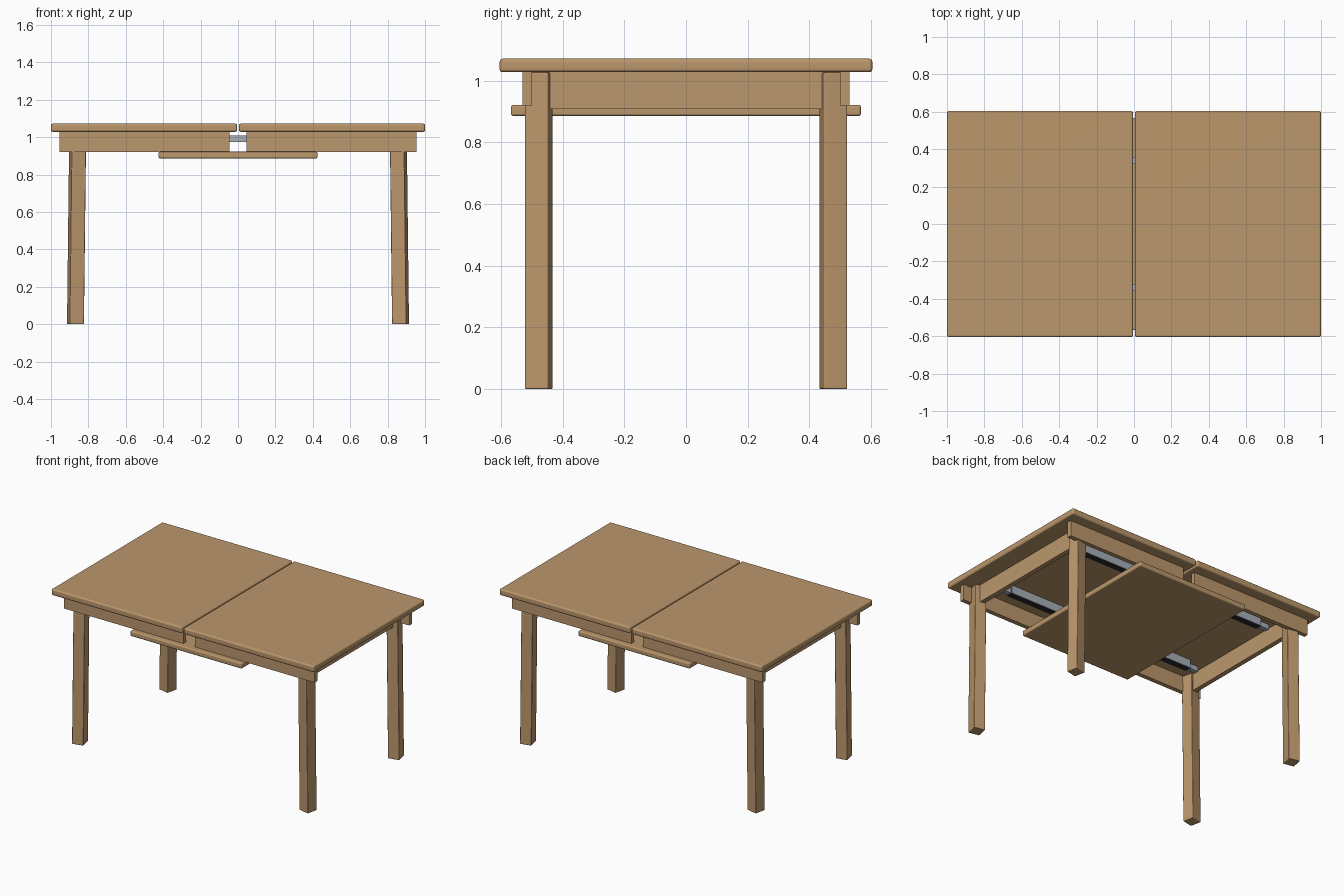
import bpy, bmesh
from math import radians
from mathutils import Matrix, Vector

cube = bpy.data.objects.get("Cube")
if cube:
    bpy.data.objects.remove(cube, do_unlink=True)


def material(name, rgb):
    mat = bpy.data.materials.new(name)
    mat.use_nodes = True
    mat.diffuse_color = (*rgb, 1)
    mat.node_tree.nodes["Principled BSDF"].inputs["Base Color"].default_value = (*rgb, 1)
    return mat


wood = material("light_wood", (0.50, 0.31, 0.15))
steel = material("steel", (0.38, 0.43, 0.48))
black = material("black_metal", (0.02, 0.02, 0.025))


def box(name, low, high, mat, bevel=0.0, turn=0.0, lean=0.0):
    """Box between two corners; turn spins it about z, lean moves its top along x."""
    low, high = Vector(low), Vector(high)
    centre, size = (low + high) / 2, high - low
    bm = bmesh.new()
    bmesh.ops.create_cube(bm, size=1)
    for v in bm.verts:
        top = v.co.z > 0
        v.co = Matrix.Rotation(turn, 3, 'Z') @ (v.co * size) + centre
        v.co.x += lean if top else 0
    mesh = bpy.data.meshes.new(name)
    bm.to_mesh(mesh)
    bm.free()
    mesh.materials.append(mat)
    obj = bpy.data.objects.new(name, mesh)
    bpy.context.collection.objects.link(obj)
    if bevel:
        mod = obj.modifiers.new("Rounded edges", 'BEVEL')
        mod.width, mod.segments = bevel, 3
        for poly in mesh.polygons:
            poly.use_smooth = True
        bpy.context.view_layer.objects.active = obj
        weighted = obj.modifiers.new("Flat faces", 'WEIGHTED_NORMAL')
        weighted.keep_sharp = True
    return obj


def span(sign, inner, outer):
    """Range along an axis, mirrored when sign is negative."""
    return sorted((sign * inner, sign * outer))


for sx, side in ((-1, "right"), (1, "left")):
    # Sliding table top half
    a, b = span(sx, 0.005, 1.0)
    box(f"tabletop_{side}", (a, -0.605, 1.028), (b, 0.605, 1.072), wood, 0.011)

    # End apron between the legs
    a, b = span(sx, 0.84, 0.872)
    box(f"end_apron_{side}", (a, -0.47, 0.908), (b, 0.47, 1.03), wood)

    for sy, end in ((-1, "front"), (1, "back")):
        # Long apron
        a, b = span(sx, 0.045, 0.955)
        c, d = span(sy, 0.50, 0.53)
        box(f"{end}_apron_{side}", (a, c, 0.92), (b, d, 1.03), wood)

        # Slightly turned and splayed leg
        x, y, half = sx * 0.869, sy * 0.478, 0.039
        box(f"{end}_leg_{side}", (x - half, y - half, 0), (x + half, y + half, 1.028),
            wood, 0.005, sx * sy * radians(12), -sx * 0.012)

        # Outer channel of the slide, fixed under the top
        a, b = span(sx, 0.06, 0.72)
        y = sy * 0.34
        box(f"{end}_slide_mount_{side}", (a, y - 0.025, 1.008), (b, y + 0.025, 1.03), steel)
        for k, edge in ((-1, "near"), (1, "far")):
            c, d = sorted((y + k * 0.019, y + k * 0.025))
            box(f"{end}_slide_{edge}_lip_{side}", (a, c, 0.972), (b, d, 1.01), steel)
        # Dark bearing track inside the channel
        box(f"{end}_slide_track_{side}", (a, y - 0.018, 0.97), (b, y + 0.018, 1.01), black)

# Inner slide rails bridging both halves
for sy, end in ((-1, "front"), (1, "back")):
    y = sy * 0.34
    box(f"{end}_slide_rail", (-0.79, y - 0.016, 0.975), (0.79, y + 0.016, 1.01), steel)

# Spare leaf stored under the aprons
box("spare_leaf", (-0.425, -0.568, 0.886), (0.425, 0.568, 0.922), wood, 0.008)
